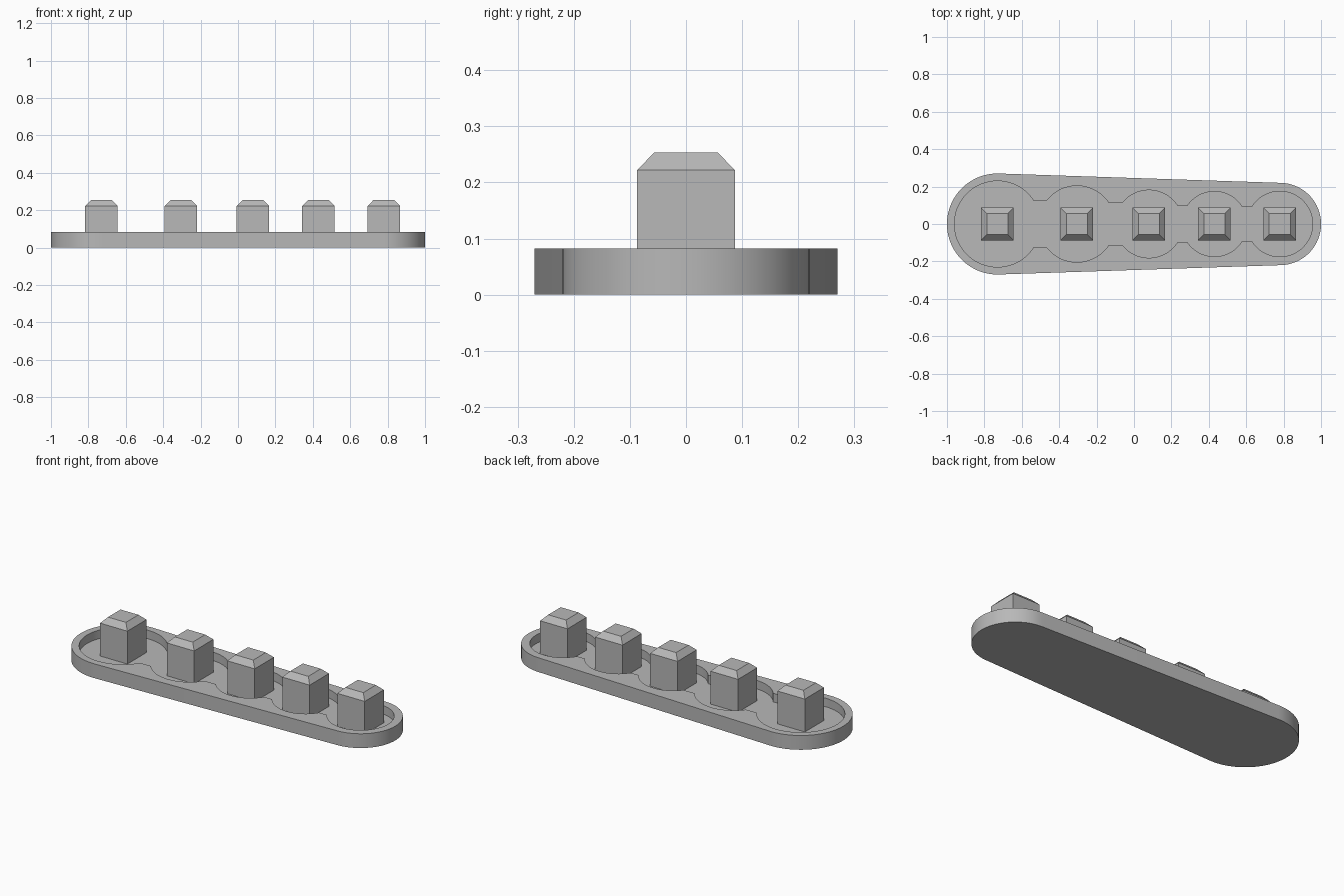
import bpy, bmesh, math

cube = bpy.data.objects.get("Cube")
if cube:
    bpy.data.objects.remove(cube, do_unlink=True)

# Single grey material
grey = bpy.data.materials.new("grey")
grey.use_nodes = True
colour = (0.48, 0.48, 0.48, 1)
grey.diffuse_color = colour
grey.node_tree.nodes["Principled BSDF"].inputs["Base Color"].default_value = colour

POCKETS = [(-0.73, 0.23), (-0.305, 0.204), (0.08, 0.181), (0.43, 0.174), (0.78, 0.175)]
NECKS = [0.123, 0.112, 0.096, 0.09]      # half widths of the linking channels
RIM_TOP, FLOOR = 0.082, 0.033
POST, POST_TOP = 0.087, 0.057            # half widths
SHOULDER, HEIGHT = 0.222, 0.253


def arc(cx, r, a0, a1, n=28):
    angles = [a0 + (a1 - a0) * i / n for i in range(n + 1)]
    return [(cx + r * math.cos(a), r * math.sin(a)) for a in angles]


def mirrored(half):
    """Close an upper half outline with its reflection in y."""
    return half + [(x, -y) for x, y in reversed(half[1:-1])]


def finish(bm, name, smooth=False):
    bmesh.ops.recalc_face_normals(bm, faces=bm.faces)
    mesh = bpy.data.meshes.new(name)
    bm.to_mesh(mesh)
    bm.free()
    mesh.materials.append(grey)
    obj = bpy.data.objects.new(name, mesh)
    bpy.context.collection.objects.link(obj)
    if smooth:
        bpy.ops.object.select_all(action='DESELECT')
        obj.select_set(True)
        bpy.context.view_layer.objects.active = obj
        bpy.ops.object.shade_smooth_by_angle(angle=math.radians(30))
    return obj


def ring(bm, outline, z):
    return [bm.verts.new((x, y, z)) for x, y in outline]


def bridge(bm, low, high):
    for i in range(len(low)):
        j = (i + 1) % len(low)
        bm.faces.new((low[i], low[j], high[j], high[i]))


# Tapered outer outline: two end arcs joined by tangent sides
x0, r0, x1, r1 = -0.73, 0.27, 0.78, 0.22
tangent = math.acos((r0 - r1) / (x1 - x0))
outer = mirrored(arc(x1, r1, 0, tangent) + arc(x0, r0, tangent, math.pi))

# Pocket outline: round wells linked by narrow channels
half = []
for i in reversed(range(len(POCKETS))):
    cx, r = POCKETS[i]
    start = math.asin(NECKS[i] / r) if i < len(NECKS) else 0
    end = math.pi - (math.asin(NECKS[i - 1] / r) if i else 0)
    half += arc(cx, r, start, end)
inner = mirrored(half)

# Tray with recessed pocket
bm = bmesh.new()
bottom, rim = ring(bm, outer, 0), ring(bm, outer, RIM_TOP)
lip, floor = ring(bm, inner, RIM_TOP), ring(bm, inner, FLOOR)
bridge(bm, bottom, rim)
bridge(bm, floor, lip)
bm.faces.new(bottom)
bm.faces.new(floor)
loops = [bm.edges.get((v[i - 1], v[i])) for v in (rim, lip) for i in range(len(v))]
bmesh.ops.triangle_fill(bm, edges=loops, use_beauty=True, normal=(0, 0, 1))
finish(bm, "tray", smooth=True)

# Square posts with chamfered tops
for n, (cx, r) in enumerate(POCKETS, 1):
    bm = bmesh.new()
    levels = []
    for h, z in ((POST, FLOOR), (POST, SHOULDER), (POST_TOP, HEIGHT)):
        square = [(cx + sx * h, sy * h) for sx, sy in ((1, 1), (-1, 1), (-1, -1), (1, -1))]
        levels.append(ring(bm, square, z))
    bridge(bm, levels[0], levels[1])
    bridge(bm, levels[1], levels[2])
    bm.faces.new(levels[0])
    bm.faces.new(levels[2])
    finish(bm, f"post_{n}")
